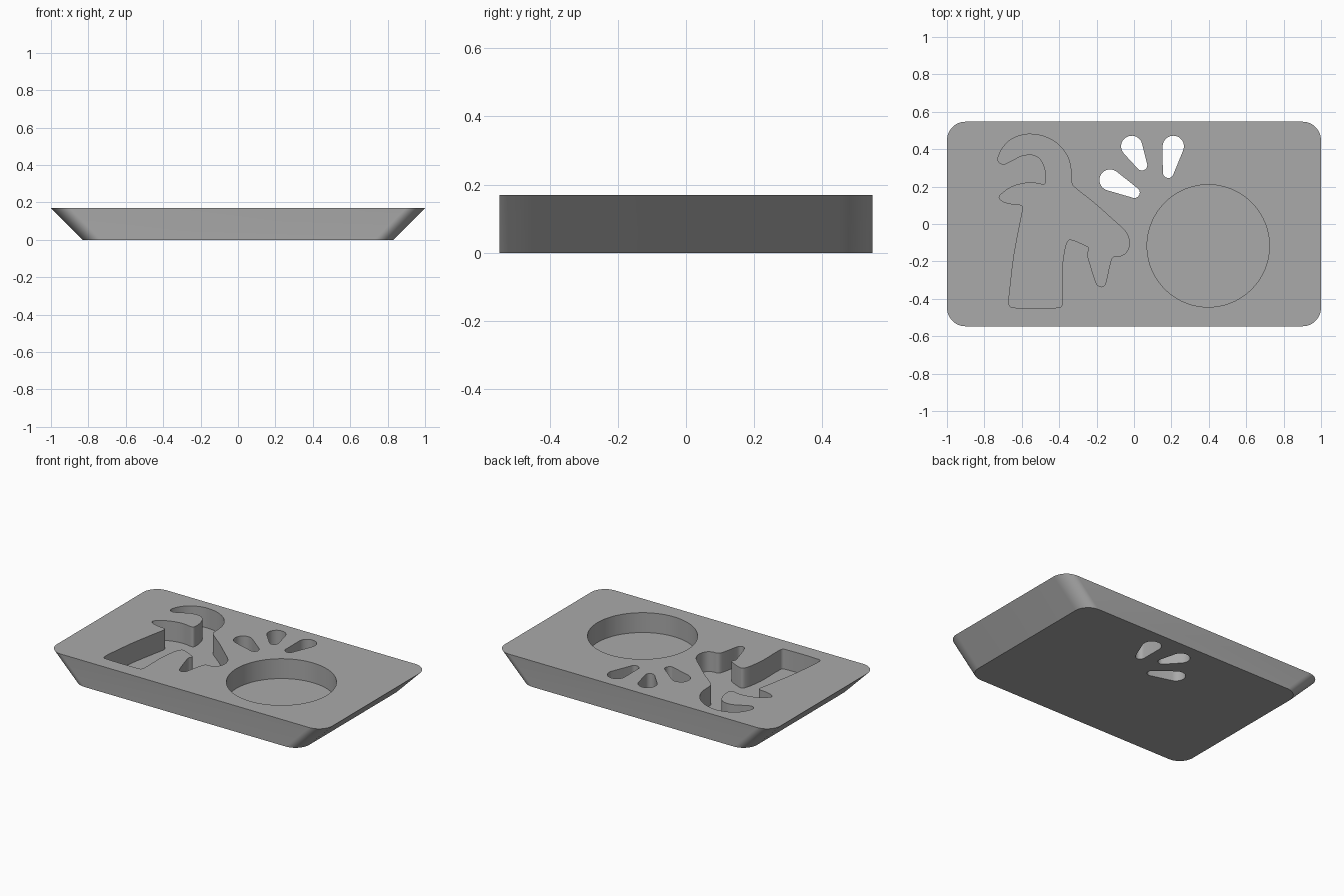
import bpy
import bmesh
import math
from mathutils import Vector
from mathutils.geometry import interpolate_bezier

HEIGHT = 0.17
FLOOR = 0.04
TAPER = 0.17
HALF_X, HALF_Y, CORNER = 1.0, 0.547, 0.1

default_cube = bpy.data.objects.get("Cube")
if default_cube:
    bpy.data.objects.remove(default_cube, do_unlink=True)

grey = bpy.data.materials.new("plain grey")
grey.use_nodes = True
colour = (0.4, 0.4, 0.4, 1)
grey.diffuse_color = colour
grey.node_tree.nodes["Principled BSDF"].inputs["Base Color"].default_value = colour


def arc(centre, radius, start, end, steps):
    """Points along a circular arc, counter-clockwise."""
    angles = [start + (end - start) * i / steps for i in range(steps + 1)]
    return [Vector((centre[0] + radius * math.cos(a), centre[1] + radius * math.sin(a)))
            for a in angles]


def prism(name, outline, bottom, top, taper=0):
    """Closed solid from an outline; its ends lean inward by taper at the bottom."""
    bm = bmesh.new()
    lower = [bm.verts.new((p.x - math.copysign(taper, p.x), p.y, bottom)) for p in outline]
    upper = [bm.verts.new((p.x, p.y, top)) for p in outline]
    bm.faces.new(lower[::-1])
    bm.faces.new(upper)
    for i in range(len(outline)):
        j = (i + 1) % len(outline)
        bm.faces.new((lower[i], lower[j], upper[j], upper[i]))
    bmesh.ops.recalc_face_normals(bm, faces=bm.faces)
    mesh = bpy.data.meshes.new(name)
    bm.to_mesh(mesh)
    bm.free()
    mesh.materials.append(grey)
    obj = bpy.data.objects.new(name, mesh)
    bpy.context.collection.objects.link(obj)
    return obj


def smooth_loop(points, steps=4):
    """Rounded closed curve through the points, with tangents limited by spacing."""
    loop = []
    count = len(points)
    tangents = [(points[(i + 1) % count] - points[i - 1]).normalized() for i in range(count)]
    for i in range(count):
        j = (i + 1) % count
        a, b = points[i], points[j]
        reach = (b - a).length / 3
        loop += interpolate_bezier(a, a + tangents[i] * reach,
                                   b - tangents[j] * reach, b, steps + 1)[:-1]
    return loop


def teardrop(big, big_radius, small, small_radius):
    """Two circles joined by their outer tangents."""
    big, small = Vector(big), Vector(small)
    axis = small - big
    heading = math.atan2(axis.y, axis.x)
    spread = math.acos((big_radius - small_radius) / axis.length)
    return (arc(small, small_radius, heading - spread, heading + spread, 12)
            + arc(big, big_radius, heading + spread, heading + math.tau - spread, 20))


# Tray block: rounded rectangle with slanted ends
outline = []
quarter = math.pi / 2
for i, (sx, sy) in enumerate([(1, 1), (-1, 1), (-1, -1), (1, -1)]):
    centre = (sx * (HALF_X - CORNER), sy * (HALF_Y - CORNER))
    outline += arc(centre, CORNER, i * quarter, (i + 1) * quarter, 12)
tray = prism("tray_block", outline, 0, HEIGHT, TAPER)

# Animal silhouette, in hundredths: horn, back, tail, leg, chest, muzzle, brow
silhouette = [
    (-72.5, 36), (-70, 41), (-66, 45), (-60, 47.5), (-55, 48), (-48, 46.8),
    (-41, 43), (-36, 37), (-34, 31), (-33.4, 23), (-33, 21), (-31, 19), (-21, 11),
    (-12, 3), (-5, -3.5), (-3, -7), (-2.5, -11), (-4, -15), (-7, -17),
    (-11, -17.5), (-12.5, -20), (-15, -31), (-16, -33), (-18, -33.5),
    (-20, -32), (-24.5, -18), (-25, -16), (-24, -13), (-26, -11.5),
    (-34, -8.3), (-36, -10), (-37.5, -16), (-38.5, -25), (-38.5, -43),
    (-40, -44.7), (-65, -44.7), (-66.8, -43), (-66, -32), (-64, -16),
    (-61, 0), (-59.5, 8), (-60, 10), (-65, 10.7), (-70, 12), (-72, 14),
    (-71.5, 15.5), (-66, 19.5), (-60, 21.5), (-54, 22), (-48, 21.2),
    (-47, 23), (-47.5, 29), (-50, 34.5), (-54, 37), (-60, 36.5),
    (-66, 33.5), (-70, 32), (-72.5, 33.5),
]
animal = smooth_loop([Vector(p) / 100 for p in silhouette])

# Cutters: two blind pockets and three through holes
above = HEIGHT + 0.1
cutters = [
    prism("animal_pocket_cutter", animal, FLOOR, above),
    prism("round_pocket_cutter", arc((0.397, -0.117), 0.327, 0, math.tau, 96)[:-1],
          FLOOR, above),
]
drops = [((-0.012, 0.415), (0.042, 0.315)),
         ((0.21, 0.415), (0.183, 0.275)),
         ((-0.128, 0.235), (0.002, 0.168))]
for big, small in drops:
    cutters.append(prism("drop_hole_cutter", teardrop(big, 0.057, small, 0.029), -0.1, above))

bpy.ops.object.select_all(action="DESELECT")
bpy.context.view_layer.objects.active = tray
tray.select_set(True)
for cutter in cutters:
    cut = tray.modifiers.new(cutter.name, "BOOLEAN")
    cut.operation = "DIFFERENCE"
    cut.solver = "EXACT"
    cut.object = cutter
    bpy.ops.object.modifier_apply(modifier=cut.name)
    bpy.data.objects.remove(cutter, do_unlink=True)

bpy.ops.object.shade_smooth_by_angle(angle=math.radians(30))
